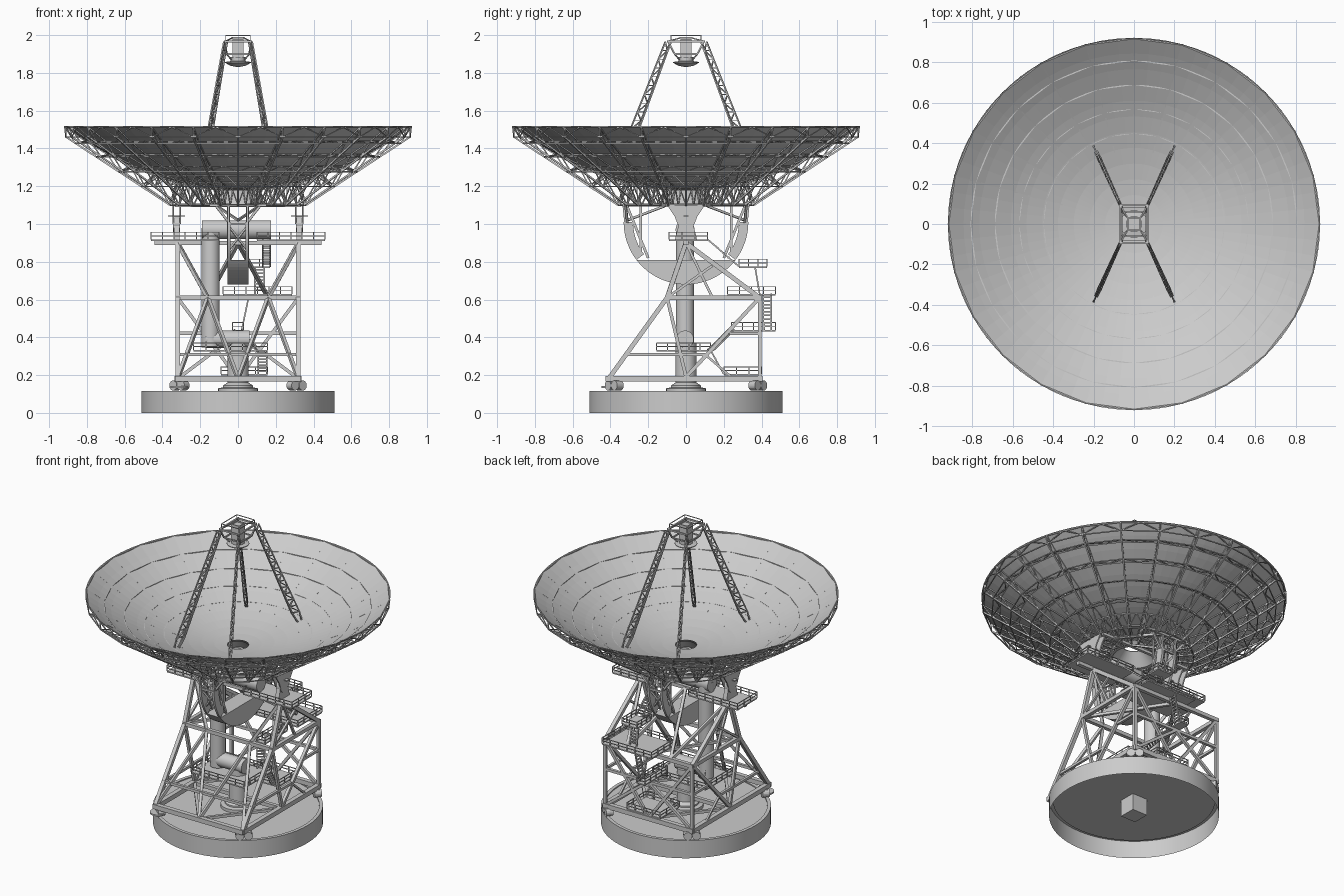
import bpy, bmesh, math
from mathutils import Vector

if "Cube" in bpy.data.objects:
    bpy.data.objects.remove(bpy.data.objects["Cube"])
pi = math.pi

def finish(name, bm, smooth=False):
    me = bpy.data.meshes.new(name)
    bm.to_mesh(me); bm.free()
    ob = bpy.data.objects.new(name, me)
    bpy.context.collection.objects.link(ob)
    if smooth:
        bpy.ops.object.select_all(action='DESELECT')
        ob.select_set(True)
        bpy.context.view_layer.objects.active = ob
        bpy.ops.object.shade_smooth_by_angle(angle=math.radians(35))
    return ob

def strut(bm, a, b, r, n=4):
    a, b = Vector(a), Vector(b)
    q = (b - a).to_track_quat('Z', 'Y')
    rr = r / math.cos(pi / n) if n == 4 else r
    ring = [q @ Vector((rr * math.cos(2*pi*(i+.5)/n), rr * math.sin(2*pi*(i+.5)/n), 0)) for i in range(n)]
    lo = [bm.verts.new(a + p) for p in ring]
    hi = [bm.verts.new(b + p) for p in ring]
    for i in range(n):
        j = (i + 1) % n
        bm.faces.new((lo[i], lo[j], hi[j], hi[i]))
    bm.faces.new(lo[::-1]); bm.faces.new(hi)

def path(bm, pts, r, closed=False):
    for a, b in zip(pts, pts[1:] + (pts[:1] if closed else [])):
        strut(bm, a, b, r)

def box(bm, x0, x1, y0, y1, z0, z1):
    prism(bm, [(y0, z0), (y1, z0), (y1, z1), (y0, z1)], x0, x1)

def prism(bm, yz, x0, x1):
    # outline in the yz plane extruded along x
    lo = [bm.verts.new((x0, y, z)) for y, z in yz]
    hi = [bm.verts.new((x1, y, z)) for y, z in yz]
    n = len(yz)
    fs = [bm.faces.new((lo[i], lo[(i+1) % n], hi[(i+1) % n], hi[i])) for i in range(n)]
    fs += [bm.faces.new(lo[::-1]), bm.faces.new(hi)]
    bmesh.ops.recalc_face_normals(bm, faces=fs)

def lathe(name, prof, n=64, smooth=True):
    bm = bmesh.new()
    rows = [[bm.verts.new((r*math.cos(2*pi*j/n), r*math.sin(2*pi*j/n), z)) for j in range(n)] for r, z in prof]
    for a, b in zip(rows, rows[1:]):
        for j in range(n):
            k = (j + 1) % n
            bm.faces.new((a[j], b[j], b[k], a[k]))
    bmesh.ops.remove_doubles(bm, verts=bm.verts[:], dist=1e-5)
    return finish(name, bm, smooth)

def platform(name, x0, x1, y0, y1, z, h=.038):
    bm = bmesh.new()
    box(bm, x0, x1, y0, y1, z - .008, z)
    cs = [(x0, y0), (x1, y0), (x1, y1), (x0, y1)]
    for k in (.5, 1):
        path(bm, [(x, y, z + h*k) for x, y in cs], .0022, True)
    for i in range(4):
        a, b = Vector(cs[i]), Vector(cs[(i+1) % 4])
        m = max(1, round((b - a).length / .06))
        for t in range(m):
            p = a.lerp(b, t / m)
            strut(bm, (p.x, p.y, z), (p.x, p.y, z + h), .0025)
    finish(name, bm)

def stair(name, a, b, w):
    # two stringers and treads, w = sideways half width
    bm = bmesh.new()
    a, b, w = Vector(a), Vector(b), Vector(w)
    for s in (-1, 1):
        strut(bm, a + w*s, b + w*s, .004)
    m = int((b - a).length / .018)
    for i in range(1, m):
        p = a.lerp(b, i / m)
        strut(bm, p - w, p + w, .004)
    finish(name, bm)

# Foundation: hollow drum with centre pit box
lathe("foundation", [(0, .11), (.49, .11), (.49, .117), (.512, .117), (.512, 0)])
bm = bmesh.new(); box(bm, -.055, .055, -.055, .055, 0, .11); finish("foundation_pit", bm)
lathe("pintle_bearing", [(0, .37), (.055, .37), (.055, .16), (.08, .145), (.08, .135), (.105, .13), (.105, .11)], 32)

# Reflector surface with centre hole
def dish_z(r): return 1.18 + .34 * (r / .92)**2
lathe("reflector", [(.065 + .855*i/11, dish_z(.065 + .855*i/11)) for i in range(12)], 72, False)
lathe("reflector_hub", [(.065, 1.182), (.07, 1.181), (.15, 1.10), (.13, 1.10), (.065, 1.175)], 32)

# Backing truss: radial ribs and ring members
def low_z(r): return 1.10 if r < .36 else 1.10 + (r - .36) / .55 * .36
up_r = [.11, .22, .33, .45, .57, .69, .81, .918]
lo_r = [.16, .27, .36, .51, .63, .75, .86, .912]
N = 24
bm = bmesh.new()
def pol(r, k, z): return (r*math.cos(2*pi*k/N), r*math.sin(2*pi*k/N), z)
for k in range(N):
    U = [pol(r, k, dish_z(r) - .004) for r in up_r]
    L = [pol(r, k, low_z(r)) for r in lo_r]
    path(bm, U, .003); path(bm, L, .0045)
    path(bm, [p for pair in zip(U, L) for p in pair], .003)
    for i in range(8):
        ru, rl = up_r[i], lo_r[i]
        strut(bm, U[i], pol(ru, k+1, dish_z(ru) - .004), .003)
        strut(bm, L[i], pol(rl, k+1, low_z(rl)), .003)
        if i > 1:   # ring zigzag
            mid = pol(ru, k+.5, dish_z(ru) - .005)
            strut(bm, L[i], mid, .0025)
            strut(bm, mid, pol(rl, k+1, low_z(rl)), .0025)
finish("backing_truss", bm)

# Four lattice legs carrying the subreflector
bm = bmesh.new()
for sx in (-1, 1):
    for sy in (-1, 1):
        d = Vector((.13*sx, .28*sy, 0)).normalized()
        s = Vector((-d.y, d.x, 0))
        foot, top = Vector((.193*sx, .37*sy, dish_z(.417))), Vector((.068*sx, .095*sy, 1.965))
        start = foot.lerp(top, .09)
        chords = []
        for o in (d*.026, -d*.026 + s*.008, -d*.026 - s*.008):
            a, b = start + o, top + o*.6
            strut(bm, a, b, .0035); strut(bm, foot + o*.6, a, .004)
            chords.append((a, b))
        for i in range(14):
            for c in (1, 2):
                p = [chords[(0, c)[(i+j) % 2]] for j in (0, 1)]
                strut(bm, p[0][0].lerp(p[0][1], i/14), p[1][0].lerp(p[1][1], (i+1)/14), .0025)
                strut(bm, chords[0][0].lerp(chords[0][1], i/14), chords[c][0].lerp(chords[c][1], i/14), .002)
finish("quadripod_legs", bm)

# Apex frame, hoist box and subreflector
bm = bmesh.new()
for x, y, z, r in ((.068, .095, 1.967, .005), (.065, .08, 1.998, .002), (.06, .06, 1.90, .004), (.03, .03, 1.985, .004)):
    path(bm, [(-x, -y, z), (x, -y, z), (x, y, z), (-x, y, z)], r, True)
for sx in (-1, 1):
    for sy in (-1, 1):
        strut(bm, (.068*sx, .095*sy, 1.967), (.06*sx, .06*sy, 1.90), .004)
        strut(bm, (.065*sx, .08*sy, 1.967), (.065*sx, .08*sy, 1.998), .002)
        strut(bm, (.06*sx, .06*sy, 1.90), (.035*sx, .035*sy, 1.87), .003)
        strut(bm, (.068*sx, .095*sy, 1.967), (.03*sx, .03*sy, 1.985), .003)
box(bm, -.03, .03, -.03, .03, 1.88, 1.98)
finish("apex_frame", bm)
lathe("subreflector", [(0, 1.885), (.04, 1.885), (.04, 1.862), (.068, 1.858), (.068, 1.853), (.04, 1.838), (0, 1.83)], 32)

# Alidade tower
X, A, B, C, D, E = .32, (-.41, .18), (-.1, .61), (0, .9), (.39, .61), (.39, .18)
bm = bmesh.new()
def P(x, n): return (x, n[0], n[1])
def mix(a, b, t): return (a[0] + (b[0]-a[0])*t, a[1] + (b[1]-a[1])*t)
AB, ED = mix(A, B, .3), mix(E, D, .56)
for s in (-X, X):
    for a, b, r in ((A, E, .015), (A, B, .012), (B, C, .012), (B, D, .012), (D, C, .012), (D, E, .01),
                    ((0, .19), D, .01), ((0, .19), B, .009), (AB, (.1, .31), .008), ((.23, .42), ED, .008),
                    ((.1, .31), (.24, .19), .006), (B, (.14, .78), .007), ((.14, .61), (0, .9), .007)):
        strut(bm, P(s, a), P(s, b), r)
    h = s / 2
    for a, b in ((P(s, A), P(h, B)), (P(h, B), P(0, A)), (P(h, B), P(s, C)), (P(h, D), P(s, C)),
                 (P(h, D), P(0, C)), (P(s, D), P(0, E)), (P(s, E), P(0, ED)), (P(s, (0, .18)), P(0, A)),
                 (P(s, (0, .18)), P(0, E)), (P(s, B), P(0, D))):
        strut(bm, a, b, .009)
    strut(bm, P(s, C), P(s*1.38, C), .012)
for n, r in ((A, .015), (E, .015), (B, .012), (D, .012), (C, .011), (AB, .009), (ED, .009), ((0, .18), .012)):
    strut(bm, P(-X - .01, n), P(X + .01, n), r)
finish("tower_frame", bm)

# Wheel bogies on the track, plus a cable drum
bm = bmesh.new()
for sx in (-1, 1):
    for sy in (-1, 1):
        c = Vector((.31*sx, .38*sy, .145))
        rad = Vector((c.x, c.y, 0)).normalized(); tan = Vector((-rad.y, rad.x, 0))
        strut(bm, c - tan*.035 + Vector((0, 0, .01)), c + tan*.035 + Vector((0, 0, .01)), .016)
        for t in (-.026, .026):
            strut(bm, c + tan*t - rad*.022, c + tan*t + rad*.022, .026, 16)
strut(bm, (-.31, -.40, .132), (-.31, -.40, .142), .048, 24)
finish("wheel_bogies", bm)

# Waveguide tubes
bm = bmesh.new()
strut(bm, (-.19, -.005, .97), (.175, -.005, .97), .05, 32)
strut(bm, (-.145, -.005, .345), (-.145, -.005, .98), .048, 32)
strut(bm, (-.17, -.005, .39), (.06, -.005, .39), .046, 32)
finish("waveguide_tubes", bm, True)

# Elevation gear sector with counterweight
R, zc = .33, 1.01
def arc(r, a0, a1, n): return [(r*math.cos(a0+(a1-a0)*i/n), zc + r*math.sin(a0+(a1-a0)*i/n)) for i in range(n+1)]
bm = bmesh.new()
t = math.asin(.2 / R)
prism(bm, arc(R, pi + t, 2*pi - t, 24), -.055, .055)
for s in (-1, 1):
    for a0, a1 in ((pi, pi + t), (2*pi - t, 2*pi)):
        prism(bm, arc(R, a0, a1, 10) + arc(R - .05, a1, a0, 10), *sorted((.055*s, .04*s)))
finish("elevation_gear", bm)
bm = bmesh.new()
for sy in (-1, 1):
    for sx in (-1, 1):
        strut(bm, (.05*sx, .32*sy, 1.0), (.05*sx, .33*sy, 1.10), .006)
        strut(bm, (.05*sx, .24*sy, .83), (.05*sx, .24*sy, 1.10), .006)
        strut(bm, (.05*sx, .2*sy, .82), (.05*sx, .31*sy, 1.09), .007)
        strut(bm, (.05*sx, .31*sy, 1.01), (.12*sx, .32*sy, 1.10), .006)
        strut(bm, (0, .31*sy, 1.02), (.12*sx, .1*sy, 1.10), .006)
        strut(bm, (-.05*sx, .31*sy, .99), (.05*sx, .27*sy, .86), .005)
        strut(bm, (.33*sx, 0, 1.10), (.05*sx, .33*sy, 1.10), .008)
    strut(bm, (-.05, .32*sy, 1.0), (.05, .32*sy, 1.0), .006)
    strut(bm, (-.33, .1*sy, 1.10), (.33, .1*sy, 1.10), .009)
    strut(bm, (-.15, .33*sy, 1.10), (.15, .33*sy, 1.10), .007)
finish("gear_struts", bm)

# Elevation bearings on both tower tops
bm = bmesh.new()
for s in (-1, 1):
    x = .325*s
    prism(bm, [(-.06, .91), (.06, .91), (.04, .99), (-.04, .99)], x - .014, x + .014)
    strut(bm, (x - .018, 0, 1.0), (x + .018, 0, 1.0), .042, 20)
    for o in (-.018, .018):
        prism(bm, [(-.045, 1.0), (.045, 1.0), (.06, 1.04), (.1, 1.10), (-.1, 1.10), (-.06, 1.04)], x + o - .004, x + o + .004)
    box(bm, x - .045, x + .045, -.012, .012, 1.04, 1.046)
finish("elevation_bearings", bm)

# Walkways and stairs
for s, n in ((-1, "left"), (1, "right")):
    platform("top_platform_" + n, *sorted((.1*s, .46*s)), -.09, .115, .918)
platform("rear_platform", -.08, .285, .22, .475, .63)
platform("upper_landing", .06, .17, .28, .43, .775)
platform("lower_landing", -.03, .03, .24, .475, .44)
platform("machinery_platform", -.235, .155, -.155, .13, .332)
platform("base_platform", -.09, .155, .2, .4, .205)
stair("upper_stair", (.115, .39, .63), (.115, .365, .775), (.025, 0, 0))
stair("top_stair", (.15, .28, .775), (.15, .115, .918), (.02, 0, 0))
stair("rear_stair", (.02, .43, .44), (.06, .43, .63), (0, .022, 0))
stair("middle_stair", (.08, .13, .332), (.0, .24, .44), (.02, .015, 0))
stair("base_stair", (.13, .2, .205), (.13, .13, .332), (.022, 0, 0))
